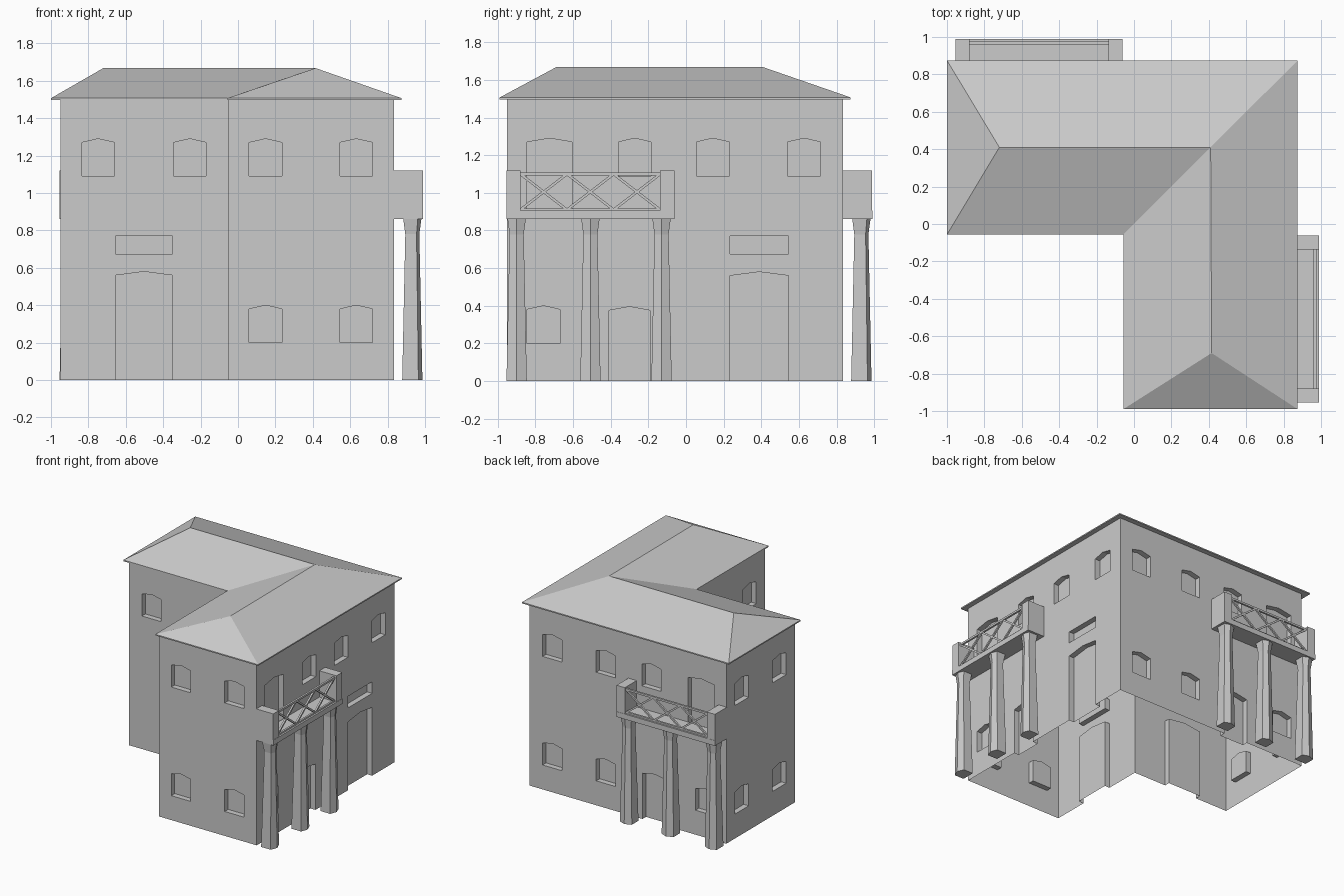
import bpy, bmesh
from mathutils import Vector

if "Cube" in bpy.data.objects:
    bpy.data.objects.remove(bpy.data.objects["Cube"])

LO, IN, HI = -0.95, -0.052, 0.835      # wall planes (same on both axes)
DEPTH = 0.045                          # window recess


def make(name, bm):
    bmesh.ops.recalc_face_normals(bm, faces=bm.faces)
    me = bpy.data.meshes.new(name)
    bm.to_mesh(me)
    bm.free()
    ob = bpy.data.objects.new(name, me)
    bpy.context.collection.objects.link(ob)
    return ob


def loft(bm, rings):
    """Closed solid through a list of point rings."""
    vs = [[bm.verts.new(p) for p in r] for r in rings]
    n = len(vs[0])
    for a, b in zip(vs, vs[1:]):
        for i in range(n):
            bm.faces.new((a[i], a[(i + 1) % n], b[(i + 1) % n], b[i]))
    bm.faces.new(vs[0][::-1])
    bm.faces.new(vs[-1])


def swap(p, on):
    return (p[1], p[0], p[2]) if on else p


def box(bm, x0, x1, y0, y1, z0, z1, sw=False):
    c = [(x0, y0), (x1, y0), (x1, y1), (x0, y1)]
    loft(bm, [[swap((x, y, z), sw) for x, y in c] for z in (z0, z1)])


def bar(bm, x, a, b, w, sw):
    """Thin square bar in the plane x = const, from (y,z) a to b."""
    a, b = Vector((x, *a)), Vector((x, *b))
    side = (b - a).cross(Vector((1, 0, 0))).normalized() * w
    out = Vector((w, 0, 0))
    ring = [side + out, side - out, -side - out, -side + out]
    loft(bm, [[swap(tuple(p + o), sw) for o in ring] for p in (a, b)])


# wall shell
bm = bmesh.new()
L = [(LO, HI), (HI, HI), (HI, LO), (IN, LO), (IN, IN), (LO, IN)]
loft(bm, [[(x, y, z) for x, y in L] for z in (0, 1.5)])
walls = make("walls", bm)

# openings: (u0, u1, z0, z1), slightly peaked heads
def windows(us, z):
    return [(u, u + 0.175, z, z + 0.2) for u in us]

UP, LOW = 1.09, 0.2
wing = windows((0.06, 0.545), UP) + windows((0.06, 0.545), LOW)
court = windows((-0.835, -0.345), UP) + [(-0.655, -0.35, -0.05, 0.58), (-0.655, -0.35, 0.675, 0.77)]
porch = windows((-0.36, 0.055, 0.54), UP) + windows((-0.845,), LOW) + [
    (-0.845, -0.605, 0.88, 1.29), (-0.41, -0.19, -0.05, 0.395)]
entry = [(0.235, 0.545, -0.05, 0.58), (0.235, 0.545, 0.675, 0.77)]
rear = windows((0.055, 0.54), LOW)

bm = bmesh.new()
# (plane, outward direction, swapped, openings)
for plane, s, sw, holes in (
        (LO, -1, False, wing), (LO, -1, True, wing),
        (IN, -1, False, court), (IN, -1, True, court),
        (HI, 1, True, porch + entry), (HI, 1, False, porch + rear)):
    for u0, u1, z0, z1 in holes:
        rise = 0.02 if z1 - z0 > 0.15 else 0.0
        prof = [(u0, z0), (u1, z0), (u1, z1 - rise)]
        if rise:
            prof.append(((u0 + u1) / 2, z1))
        prof.append((u0, z1 - rise))
        loft(bm, [[swap((u, v, z), sw) for u, z in prof]
                  for v in (plane - s * DEPTH, plane + s * 0.05)])
cutter = make("opening_cutter", bm)

mod = walls.modifiers.new("openings", 'BOOLEAN')
mod.object = cutter
mod.solver = 'EXACT'
dg = bpy.context.evaluated_depsgraph_get()
me = bpy.data.meshes.new_from_object(walls.evaluated_get(dg))
walls.modifiers.clear()
walls.data = me
bpy.data.objects.remove(cutter)

# open underside and top of the shell
bm = bmesh.new()
bm.from_mesh(me)
ends = [f for f in bm.faces if abs(f.normal.z) > 0.9
        and (f.calc_center_median().z < 0.01 or f.calc_center_median().z > 1.49)]
bmesh.ops.delete(bm, geom=ends, context='FACES')
bm.to_mesh(me)
bm.free()

# hipped L roof
bm = bmesh.new()
eave = [(-1, .875), (.875, .875), (.875, -.99), (-.057, -.99), (-.057, -.057), (-1, -.057)]
lo = [bm.verts.new((x, y, 1.497)) for x, y in eave]
e = [bm.verts.new((x, y, 1.507)) for x, y in eave]
a, b, c = [bm.verts.new((x, y, 1.668)) for x, y in ((-.72, .41), (.41, .41), (.415, -.69))]
for f in ([e[0], e[1], b, a], [e[1], e[2], c, b], [e[2], e[3], c],
          [e[3], e[4], b, c], [e[4], e[5], a, b], [e[5], e[0], a], lo):
    bm.faces.new(f)
for i in range(6):
    j = (i + 1) % 6
    bm.faces.new((lo[i], lo[j], e[j], e[i]))
make("roof", bm)

# balconies: right side, and swapped for the back
for side, sw in (("right", False), ("back", True)):
    bm = bmesh.new()
    box(bm, HI, 0.99, -0.955, -0.062, 0.862, 0.905, sw)
    make(side + "_balcony_floor", bm)

    bm = bmesh.new()
    for y0, y1 in ((-0.955, -0.88), (-0.137, -0.062)):
        box(bm, HI, 0.988, y0, y1, 0.905, 1.12, sw)
    make(side + "_balcony_end_walls", bm)

    # crossed railing
    bm = bmesh.new()
    y0, y1, z0, z1, n, x = -0.88, -0.137, 0.91, 1.1, 3, 0.968
    bar(bm, x, (y0, z0), (y1, z0), 0.008, sw)
    bar(bm, x, (y0, z1), (y1, z1), 0.008, sw)
    step = (y1 - y0) / n
    for i in range(n):
        p, q = y0 + i * step, y0 + (i + 1) * step
        bar(bm, x, (p, z0), (q, z1), 0.007, sw)
        bar(bm, x, (p, z1), (q, z0), 0.007, sw)
    make(side + "_railing", bm)

    # tapered five-sided columns with flared heads
    bm = bmesh.new()
    prof = [(-.05, -.05), (.03, -.05), (.05, 0), (.03, .05), (-.05, .05)]
    for y in (-0.9, -0.508, -0.13):
        loft(bm, [[swap((0.932 + k * px, y + k * py, z), sw) for px, py in prof]
                  for z, k in ((0, 1.08), (0.78, 0.75), (0.865, 0.98))])
    make(side + "_columns", bm)
